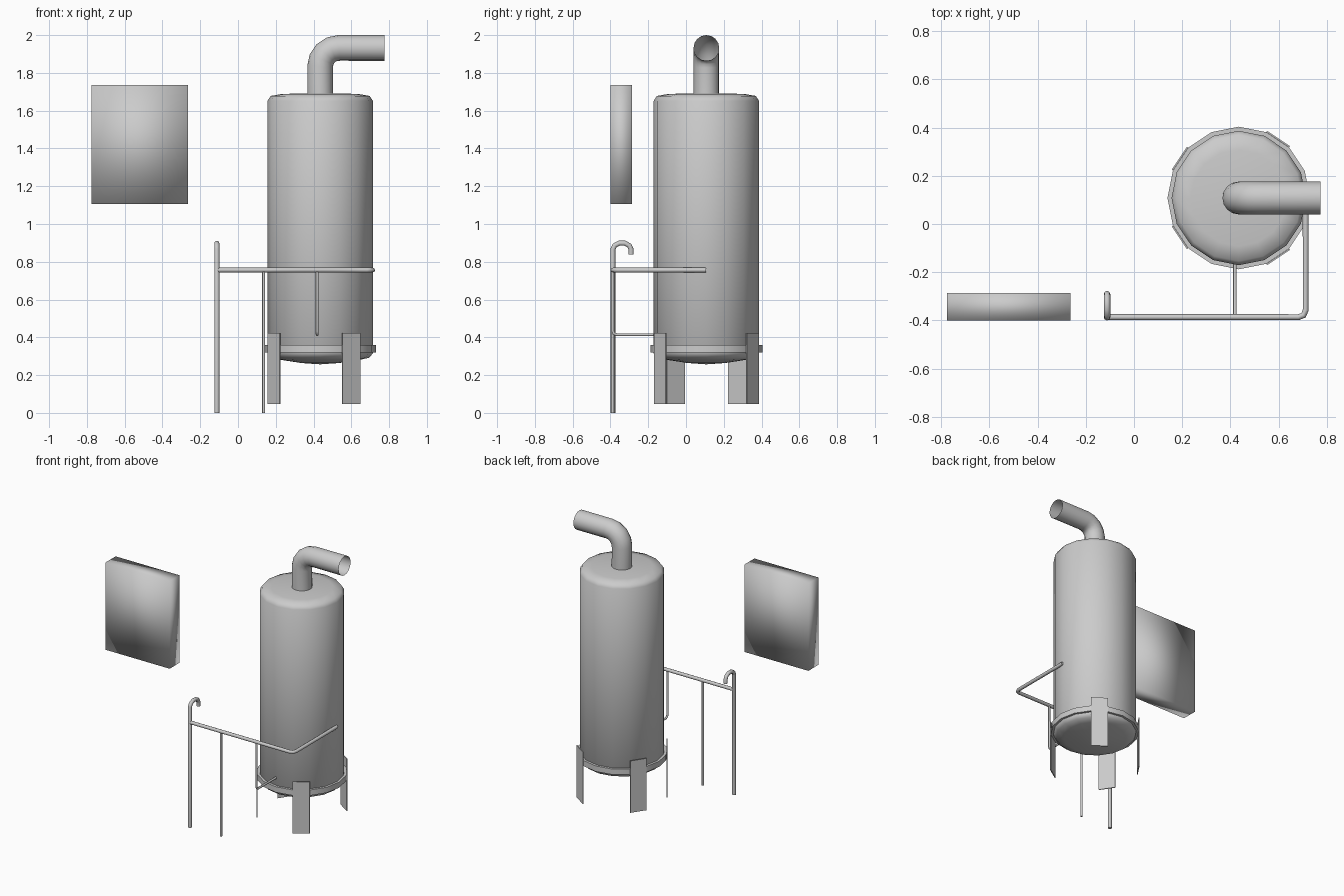
import bpy, bmesh
from math import sin, cos, pi, radians
from mathutils import Matrix, Vector

if "Cube" in bpy.data.objects:
    bpy.data.objects.remove(bpy.data.objects["Cube"])

CX, CY = 0.435, 0.108   # tank axis
RAIL_Y = -0.387         # plane of the pipework in front


def finish(name, bm, angle=None):
    bmesh.ops.recalc_face_normals(bm, faces=bm.faces)
    mesh = bpy.data.meshes.new(name)
    bm.to_mesh(mesh)
    bm.free()
    ob = bpy.data.objects.new(name, mesh)
    bpy.context.collection.objects.link(ob)
    smooth(ob, angle)
    return ob


def smooth(ob, angle):
    if angle is None:
        return
    bpy.ops.object.select_all(action='DESELECT')
    ob.select_set(True)
    bpy.context.view_layer.objects.active = ob
    bpy.ops.object.shade_smooth_by_angle(angle=radians(angle))


def lathe(name, profile, closed=False, sides=16, angle=50):
    """Spin an (r, z) profile round the tank axis."""
    bm = bmesh.new()
    vs = [bm.verts.new((CX + r, CY, z)) for r, z in profile]
    edges = [bm.edges.new(p) for p in zip(vs, vs[1:])]
    if closed:
        edges.append(bm.edges.new((vs[-1], vs[0])))
    bmesh.ops.spin(bm, geom=vs + edges, cent=(CX, CY, 0), axis=(0, 0, 1),
                   angle=2 * pi, steps=sides)
    bmesh.ops.remove_doubles(bm, verts=bm.verts, dist=0.0005)
    return finish(name, bm, angle)


def tube(name, points, radius, res=2, caps=True):
    """Round tube along a polyline; it has 4 + 2 * res sides."""
    cu = bpy.data.curves.new(name, 'CURVE')
    cu.dimensions = '3D'
    cu.bevel_depth, cu.bevel_resolution, cu.use_fill_caps = radius, res, caps
    sp = cu.splines.new('POLY')
    sp.points.add(len(points) - 1)
    for p, co in zip(sp.points, points):
        p.co = (*co, 1)
    ob = bpy.data.objects.new(name, cu)
    bpy.context.collection.objects.link(ob)
    bpy.ops.object.select_all(action='DESELECT')
    ob.select_set(True)
    bpy.context.view_layer.objects.active = ob
    bpy.ops.object.convert(target='MESH')
    ob = bpy.context.view_layer.objects.active
    smooth(ob, 50)
    return ob


def box(name, centre, size, rot=0.0, angle=None):
    bm = bmesh.new()
    bmesh.ops.create_cube(bm, size=1, matrix=Matrix.Translation(centre)
                          @ Matrix.Rotation(rot, 4, 'Z')
                          @ Matrix.Diagonal((*size, 1)))
    return finish(name, bm, angle)


# Tank body with shallow domed ends
lathe("tank", [(0, 0.257), (0.10, 0.264), (0.21, 0.281), (0.26, 0.292), (0.279, 0.315),
               (0.279, 1.652), (0.262, 1.678), (0.20, 1.689), (0, 1.692)])

# Support band and four flat legs set on its facets
lathe("support_band", [(0.278, 0.32), (0.296, 0.32), (0.296, 0.36), (0.278, 0.36)],
      closed=True)
for i, a in enumerate((56.25, 146.25, -146.25, -56.25)):
    t = radians(a)
    box(f"leg_{i + 1}", (CX + 0.294 * cos(t), CY + 0.294 * sin(t), 0.235),
        (0.006, 0.114, 0.374), t)

# Open outlet elbow on top
R = 0.098
bend = [(CX + R - R * cos(k * pi / 8), CY, 1.834 + R * sin(k * pi / 8)) for k in range(5)]
tube("outlet_pipe", [(CX, CY, 1.68)] + bend + [(0.775, CY, bend[-1][2])], 0.068,
     res=6, caps=False)

# Vent post with hooked top
hr = 0.048
hook = [(-0.112, RAIL_Y + hr - hr * cos(k * pi / 5), 0.866 + 0.034 * sin(k * pi / 5))
        for k in range(6)]
tube("vent_post", [(-0.112, RAIL_Y, 0)] + hook + [(-0.112, RAIL_Y + 2 * hr, 0.838)], 0.0135)

# Horizontal feed pipe turning back into the tank side
tube("feed_pipe", [(-0.112, RAIL_Y, 0.756), (0.682, RAIL_Y, 0.756), (0.704, RAIL_Y + 0.008, 0.756),
                   (0.713, RAIL_Y + 0.03, 0.756), (0.713, 0.105, 0.756)], 0.0125)

# Thin drop pipes
tube("drain_pipe", [(0.136, RAIL_Y, 0), (0.136, RAIL_Y, 0.755)], 0.008)
tube("inlet_pipe", [(0.419, RAIL_Y, 0.755), (0.419, RAIL_Y, 0.432), (0.419, RAIL_Y + 0.005, 0.42),
                    (0.419, RAIL_Y + 0.018, 0.414), (0.419, -0.155, 0.414)], 0.0075)

# Wall panel, shaded smooth all over
box("control_panel", (-0.52, -0.344, 1.421), (0.511, 0.114, 0.63), angle=180)
